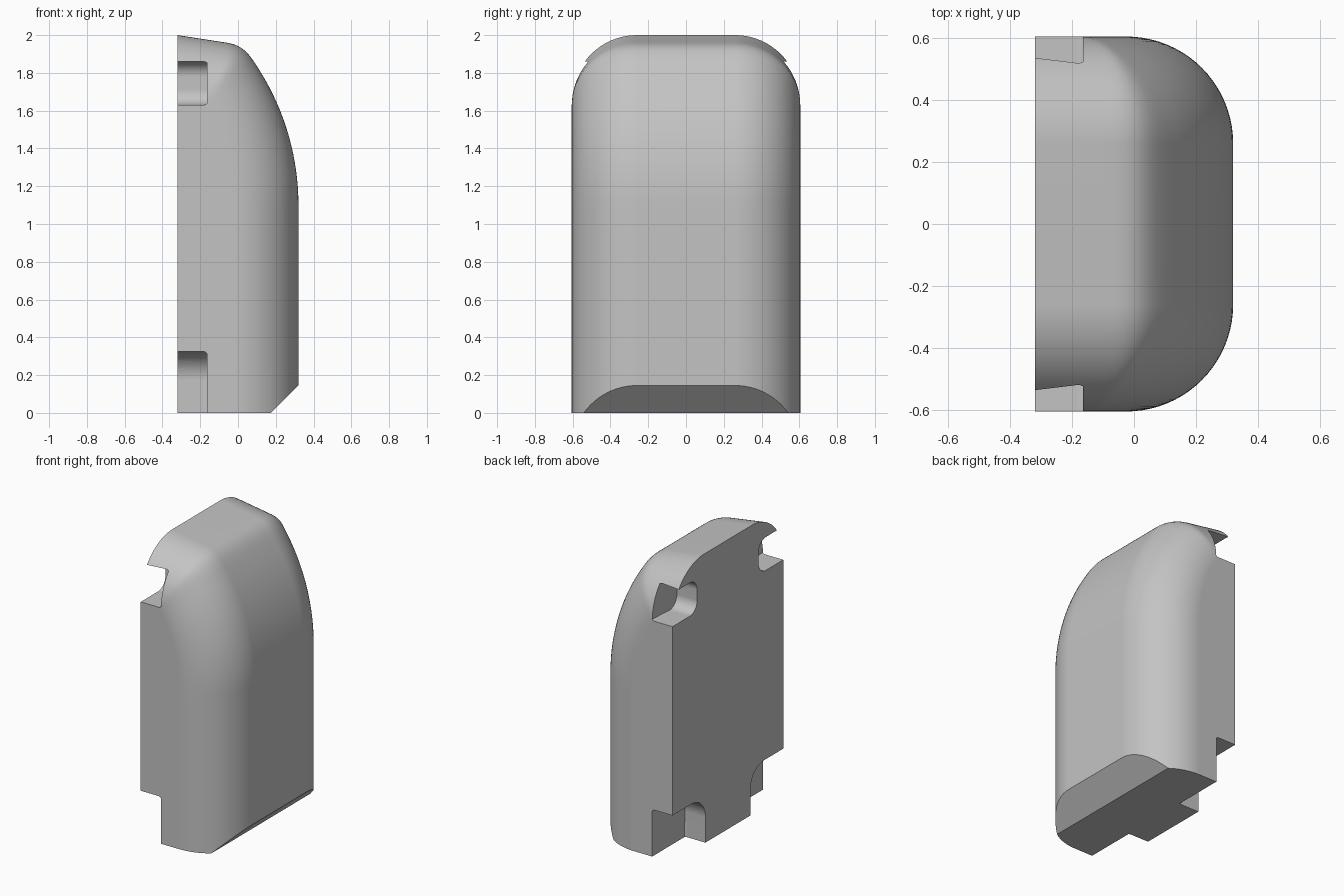
import bpy, bmesh, math
from mathutils import Vector
from mathutils.geometry import interpolate_bezier

if "Cube" in bpy.data.objects:
    bpy.data.objects.remove(bpy.data.objects["Cube"])

BACK, FRONT, FLAT, R = -0.32, 0.32, 0.26, 0.345

grey = bpy.data.materials.new("plain grey")
grey.use_nodes = True
colour = (0.55, 0.55, 0.55, 1)
grey.diffuse_color = colour
grey.node_tree.nodes["Principled BSDF"].inputs["Base Color"].default_value = colour


def make_object(name, bm):
    bmesh.ops.recalc_face_normals(bm, faces=bm.faces)
    mesh = bpy.data.meshes.new(name)
    bm.to_mesh(mesh)
    bm.free()
    mesh.materials.append(grey)
    obj = bpy.data.objects.new(name, mesh)
    bpy.context.collection.objects.link(obj)
    return obj


def loft(bm, loops):
    """Bridge closed loops of equal length and cap both ends."""
    rings = [[bm.verts.new(p) for p in loop] for loop in loops]
    for a, b in zip(rings, rings[1:]):
        for i in range(len(a)):
            j = (i + 1) % len(a)
            bm.faces.new((a[i], a[j], b[j], b[i]))
    bm.faces.new(rings[0])
    return bm.faces.new(rings[-1])


# Convex side profile: sloping top, shoulder curve, long front arc, vertical front
shoulder = interpolate_bezier(Vector((-0.06, 1.96)), Vector((0.03, 1.946)),
                              Vector((0.06, 1.902)), Vector((0.1225, 1.8)), 16)
ARC_R, ARC_Z = 1.34, 1.1
end = math.asin(0.7 / ARC_R)
arc = [Vector((FRONT - ARC_R * (1 - math.cos(a)), ARC_Z + ARC_R * math.sin(a)))
       for a in (end * (1 - i / 16) for i in range(1, 17))]
profile = [Vector((BACK, 2.0))] + [Vector(p[:2]) for p in shoulder] + arc
profile.append(Vector((FRONT, 0)))
edges = []
for a, b in zip(profile, profile[1:]):
    d = (b - a).normalized()
    edges.append((a, Vector((-d.y, d.x))))


def section(depth, y):
    """Profile moved inward by depth, sampled by rays from the back."""
    c = Vector((BACK, 1.0))
    pts = [(BACK, y, 0), (FRONT - depth, y, 0)]
    for i in range(65):
        u = Vector((math.cos(i * math.pi / 128), math.sin(i * math.pi / 128)))
        r = min((n.dot(a - c) - depth) / n.dot(u)
                for a, n in edges if n.dot(u) > 0.0001)
        p = c + u * r
        pts.append((p.x, y, p.y))
    return pts


# Body: sections across the width, with a quarter-round fillet at each side
STEPS = 20
half = [(R * (1 - math.cos(t)), FLAT + R * math.sin(t))
        for t in (math.pi / 2 * i / STEPS for i in range(STEPS + 1))]
slices = [(d, -y) for d, y in reversed(half)] + half
bm = bmesh.new()
loft(bm, [section(d, y) for d, y in slices])
body = make_object("body", bm)

# Bottom front chamfer cutter
bm = bmesh.new()
loft(bm, [[(0.165, y, -0.01), (0.5, y, -0.01), (0.5, y, 0.325)] for y in (-1, 1)])
cutters = [make_object("chamfer_cutter", bm)]


def notch(name, side, inner, low, high, round_low, round_high):
    """Rounded pocket open to the back and the side."""
    outline = [(0.8, high), (0.8, low)]
    for radius, z, sign in ((round_low, low, 1), (round_high, high, -1)):
        if not radius:
            outline.append((inner, z))
            continue
        turn = [math.pi / 2 * i / 10 for i in range(11)]
        pts = [(inner + radius * (1 - math.sin(t)),
                z + sign * radius * (1 - math.cos(t))) for t in turn]
        outline += pts if sign > 0 else pts[::-1]
    bm = bmesh.new()
    floor = loft(bm, [[(x, side * y, z) for y, z in outline] for x in (-0.5, -0.165)])
    bmesh.ops.bevel(bm, geom=list(floor.edges), offset=0.02, segments=4,
                    profile=0.5, affect='EDGES')
    return make_object(name, bm)


# Four mounting notches, mirrored side to side
for side, label in ((-1, "front"), (1, "back")):
    cutters.append(notch(label + "_lower_notch", side, 0.245, -0.2, 0.325, 0, 0.15))
    cutters.append(notch(label + "_upper_notch", side, 0.335, 1.63, 1.86, 0.08, 0.08))

bpy.context.view_layer.objects.active = body
for cutter in cutters:
    mod = body.modifiers.new("cut", 'BOOLEAN')
    mod.operation = 'DIFFERENCE'
    mod.solver = 'EXACT'
    mod.object = cutter
    bpy.ops.object.modifier_apply(modifier=mod.name)
    bpy.data.objects.remove(cutter)

# Smooth shading with crisp cut edges
for obj in bpy.context.selected_objects:
    obj.select_set(False)
body.select_set(True)
bpy.ops.object.shade_smooth_by_angle(angle=math.radians(30))
weighted = body.modifiers.new("weighted_normals", 'WEIGHTED_NORMAL')
weighted.keep_sharp = True
